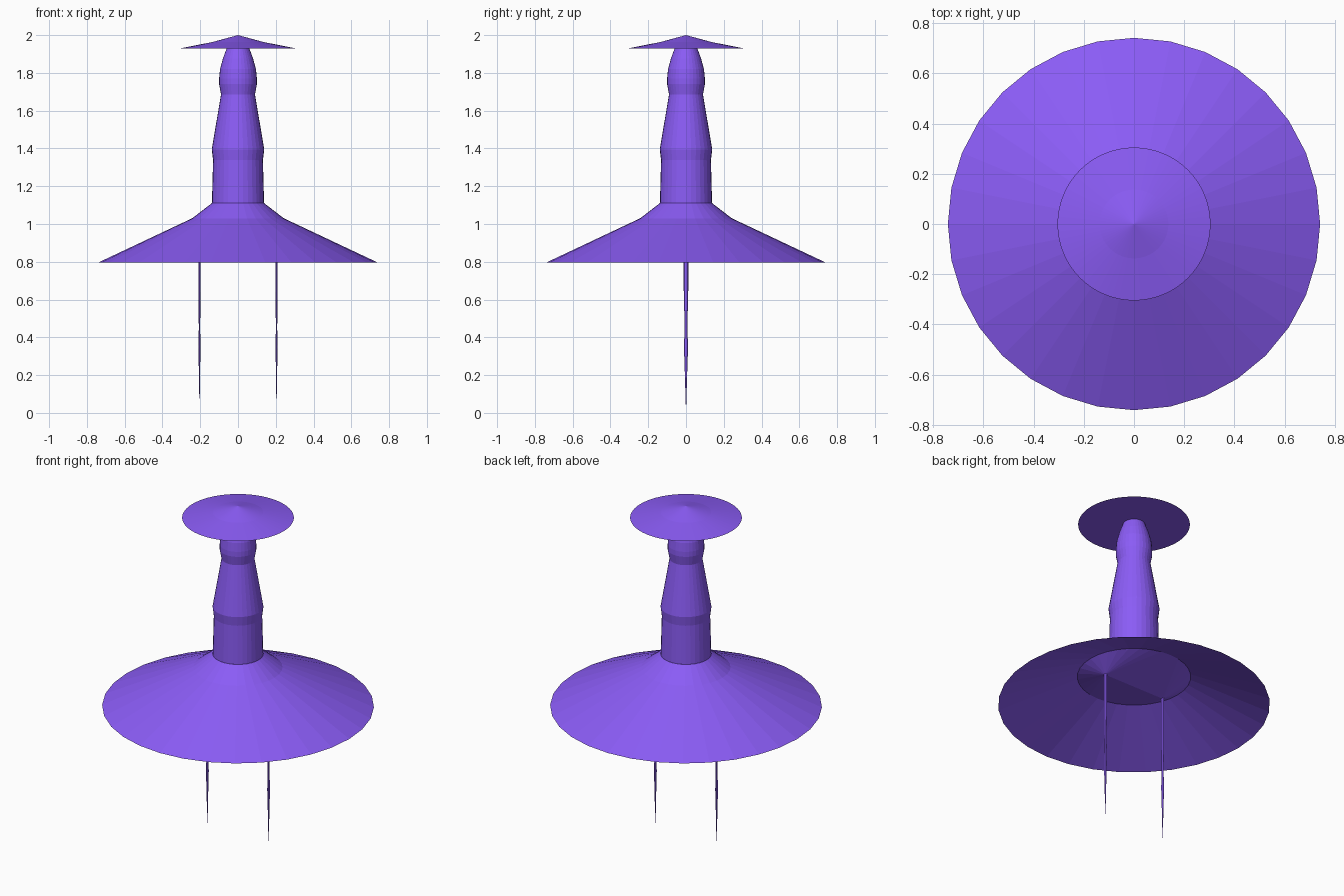
import bpy, bmesh
from math import cos, sin, tau

if "Cube" in bpy.data.objects:
    bpy.data.objects.remove(bpy.data.objects["Cube"])

violet = bpy.data.materials.new("violet")
violet.diffuse_color = (0.258, 0.107, 0.922, 1)
violet.use_nodes = True
violet.node_tree.nodes["Principled BSDF"].inputs["Base Color"].default_value = violet.diffuse_color


def finish(name, bm):
    bmesh.ops.recalc_face_normals(bm, faces=bm.faces[:])
    me = bpy.data.meshes.new(name)
    bm.to_mesh(me)
    bm.free()
    me.materials.append(violet)
    ob = bpy.data.objects.new(name, me)
    bpy.context.collection.objects.link(ob)
    return ob


def lathe(name, profile, sides=32, cx=0.0, squash=1.0, cap_top=True, cap_bottom=True):
    """Stack of rings (radius, z) from top to bottom; radius 0 gives a tip."""
    bm = bmesh.new()
    rings = []
    for r, z in profile:
        n = sides if r > 0 else 1
        rings.append([bm.verts.new((cx + squash * r * cos(tau * i / sides),
                                    r * sin(tau * i / sides), z)) for i in range(n)])
    for a, b in zip(rings, rings[1:]):
        for i in range(sides):
            j = (i + 1) % sides
            quad = [a[i % len(a)], a[j % len(a)], b[j % len(b)], b[i % len(b)]]
            bm.faces.new(list(dict.fromkeys(quad)))
    if cap_top and len(rings[0]) > 2:
        bm.faces.new(rings[0])
    if cap_bottom and len(rings[-1]) > 2:
        bm.faces.new(rings[-1])
    return finish(name, bm)


# Wide shallow hat with a flat underside
lathe("hat", [(0, 2.0), (0.137, 1.963), (0.305, 1.93)], sides=64)

# Rounded head
lathe("head", [(0.035, 1.955), (0.06, 1.93), (0.08, 1.875), (0.095, 1.82), (0.1, 1.77),
               (0.1, 1.74), (0.09, 1.685)])

# Tapered torso and straight waist
lathe("torso", [(0.09, 1.685), (0.139, 1.395), (0.132, 1.34), (0.138, 1.11)])

# Flared skirt, hollow below
lathe("skirt", [(0.139, 1.11), (0.243, 1.03), (0.742, 0.795), (0.31, 0.97)],
      cap_bottom=False)

# Hip panel inside the skirt, drawn down to the two leg tops
bm = bmesh.new()
for i in range(32):
    bm.verts.new((0.31 * cos(tau * i / 32), 0.31 * sin(tau * i / 32), 0.97))
for side in (-1, 1):
    bm.verts.new((side * 0.204, 0, 0.907))
bmesh.ops.convex_hull(bm, input=bm.verts[:])
finish("hips", bm)

# Needle-thin legs with a slight knee
for side, label in ((-1, "left"), (1, "right")):
    lathe(label + "_leg", [(0.012, 0.92), (0.012, 0.65), (0.007, 0.45), (0.011, 0.35),
                           (0.006, 0.2), (0, 0)], sides=8, cx=side * 0.204, squash=0.5)
